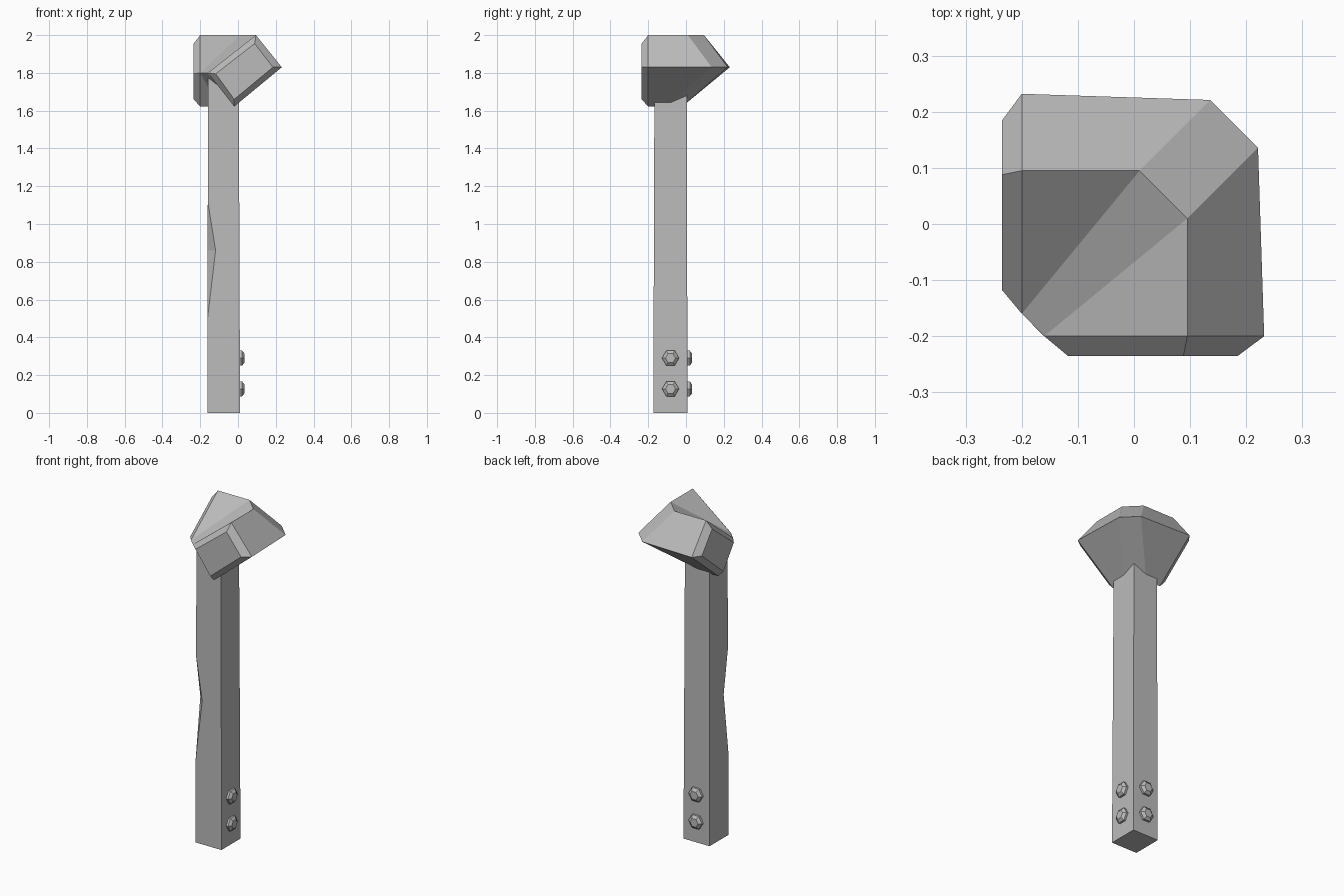
import bpy, bmesh, math
from mathutils import Matrix, Vector

cube = bpy.data.objects.get("Cube")
if cube:
    bpy.data.objects.remove(cube, do_unlink=True)

grey = bpy.data.materials.new("plain_grey")
grey.use_nodes = True
colour = (0.5, 0.5, 0.5, 1)
grey.diffuse_color = colour
grey.node_tree.nodes["Principled BSDF"].inputs["Base Color"].default_value = colour


def loft(name, rings):
    """Skin a row of equal-length rings, cap both ends and weld shared corners."""
    bm = bmesh.new()
    loops = [[bm.verts.new(p) for p in ring] for ring in rings]
    n = len(loops[0])
    for a, b in zip(loops, loops[1:]):
        for i in range(n):
            j = (i + 1) % n
            bm.faces.new((a[i], a[j], b[j], b[i]))
    bm.faces.new(loops[0])
    bm.faces.new(loops[-1])
    bmesh.ops.remove_doubles(bm, verts=bm.verts, dist=0.0005)
    bmesh.ops.recalc_face_normals(bm, faces=bm.faces)
    mesh = bpy.data.meshes.new(name)
    bm.to_mesh(mesh)
    bm.free()
    mesh.materials.append(grey)
    obj = bpy.data.objects.new(name, mesh)
    bpy.context.collection.objects.link(obj)
    return obj


# Post: slightly tapered, with a long nick in the front corner
def post_ring(z, cut=0.0):
    t = z / 1.78
    x0, x1 = -0.162 + 0.003 * t, 0.011 - 0.007 * t
    y0, y1 = -0.173 + 0.006 * t, 0.008 - 0.004 * t
    return [(x0 + cut, y0, z), (x1, y0, z), (x1, y1, z), (x0, y1, z), (x0, y0 + cut, z)]


loft("post", [post_ring(0), post_ring(0.5), post_ring(0.86, 0.042),
              post_ring(1.12), post_ring(1.78)])

# Head: a tilted box section mitred round the corner (top, outer, bottom, inner)
section = [(0.095, 2.0), (0.232, 1.83), (-0.02, 1.622), (-0.16, 1.80)]
end_section = [(0.088, 1.955), (0.185, 1.83), (-0.02, 1.66), (-0.118, 1.795)]
end = [(x, -0.235, z) for x, z in end_section]
rim = [(x, -0.2, z) for x, z in section]
mitre = [(0.095, 0.01, 2.0), (0.221, 0.136, 1.83), (-0.02, -0.105, 1.622), rim[3]]
half = [end, rim, mitre]
other = [[(y, x, z) for x, y, z in ring] for ring in reversed(half)]
loft("head", half + other)


# Bolts: bevelled hexagons, two on each outer face of the post
def bolt(name, matrix):
    rings = [[matrix @ Vector((r * math.cos(i * math.pi / 3), r * math.sin(i * math.pi / 3), h))
              for i in range(6)] for r, h in ((0.045, -0.005), (0.045, 0.012), (0.027, 0.025))]
    loft(name, rings)


for label, z in (("lower", 0.127), ("upper", 0.29)):
    side = Matrix(((0, 0, 1, 0.01), (1, 0, 0, -0.082), (0, 1, 0, z), (0, 0, 0, 1)))
    back = Matrix(((1, 0, 0, -0.076), (0, 0, 1, 0.008), (0, 1, 0, z), (0, 0, 0, 1)))
    bolt(label + "_left_bolt", side)
    bolt(label + "_back_bolt", back)
